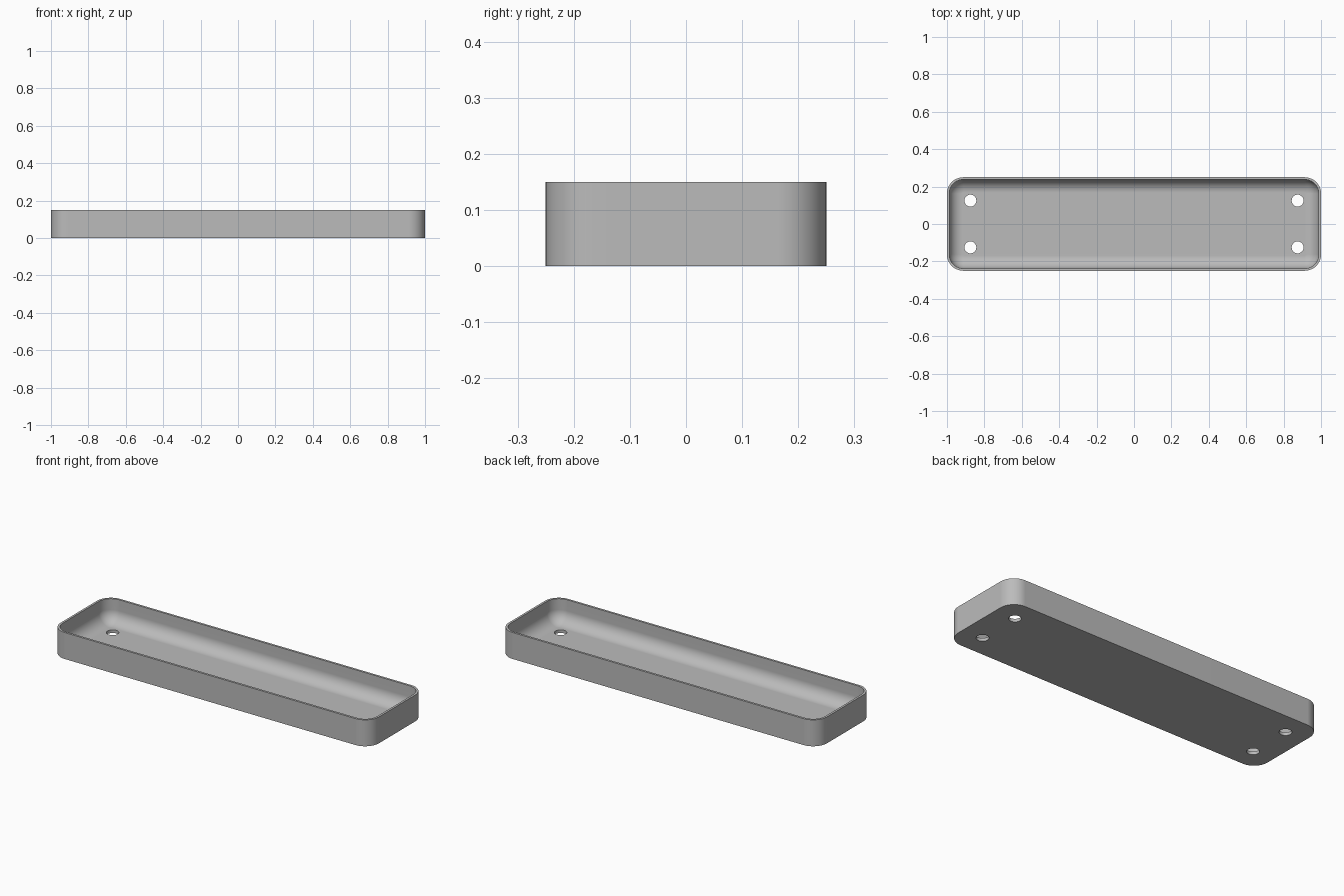
import bpy, bmesh
from math import sin, cos, pi

if "Cube" in bpy.data.objects:
    bpy.data.objects.remove(bpy.data.objects["Cube"])

HALF_X, HALF_Y, HEIGHT = 1.0, 0.25, 0.15
CORNER, WALL, FLOOR, FILLET = 0.0875, 0.0125, 0.0175, 0.07
HOLE_X, HOLE_Y, HOLE_R = 0.875, 0.125, 0.032
STEPS = 12

grey = bpy.data.materials.new("plain_grey")
grey.use_nodes = True
colour = (0.5, 0.5, 0.5, 1)
grey.diffuse_color = colour
grey.node_tree.nodes["Principled BSDF"].inputs["Base Color"].default_value = colour


def rounded_ring(bm, inset, z):
    """Rounded rectangle of vertices, inset from the outer wall."""
    r = CORNER - inset
    cx, cy = HALF_X - CORNER, HALF_Y - CORNER
    ring = []
    for q, (sx, sy) in enumerate([(1, 1), (-1, 1), (-1, -1), (1, -1)]):
        for i in range(STEPS + 1):
            a = (q + i / STEPS) * pi / 2
            ring.append(bm.verts.new((sx * cx + r * cos(a), sy * cy + r * sin(a), z)))
    return ring


# Tray shell: outer wall, rim, inner wall and fillet down to the floor
profile = [(0, 0), (0, HEIGHT), (WALL, HEIGHT)]
for i in range(STEPS + 1):
    a = i / STEPS * pi / 2
    profile.append((WALL + FILLET * (1 - cos(a)), FLOOR + FILLET * (1 - sin(a))))

bm = bmesh.new()
rings = [rounded_ring(bm, inset, z) for inset, z in profile]
for low, high in zip(rings, rings[1:]):
    for i in range(len(low)):
        j = (i + 1) % len(low)
        bm.faces.new((low[i], low[j], high[j], high[i]))
bm.faces.new(rings[0][::-1])
bm.faces.new(rings[-1])
bmesh.ops.recalc_face_normals(bm, faces=bm.faces)
mesh = bpy.data.meshes.new("tray")
bm.to_mesh(mesh)
bm.free()
mesh.materials.append(grey)
tray = bpy.data.objects.new("tray", mesh)
bpy.context.collection.objects.link(tray)

# Four screw holes through the floor
for sx in (-1, 1):
    for sy in (-1, 1):
        bpy.ops.mesh.primitive_cylinder_add(
            vertices=32, radius=HOLE_R, depth=0.1, location=(sx * HOLE_X, sy * HOLE_Y, 0))
        cutter = bpy.context.object
        cutter.name = "hole_cutter"
        cutter.data.materials.append(grey)
        bpy.context.view_layer.objects.active = tray
        cut = tray.modifiers.new("hole", "BOOLEAN")
        cut.operation, cut.solver, cut.object = "DIFFERENCE", "EXACT", cutter
        bpy.ops.object.modifier_apply(modifier=cut.name)
        bpy.data.objects.remove(cutter)

# Smooth walls and fillet, sharp rim and hole edges
bpy.ops.object.select_all(action="DESELECT")
tray.select_set(True)
bpy.context.view_layer.objects.active = tray
bpy.ops.object.shade_smooth_by_angle(angle=pi / 6)
weighted = tray.modifiers.new("even_shading", "WEIGHTED_NORMAL")
weighted.keep_sharp = True
